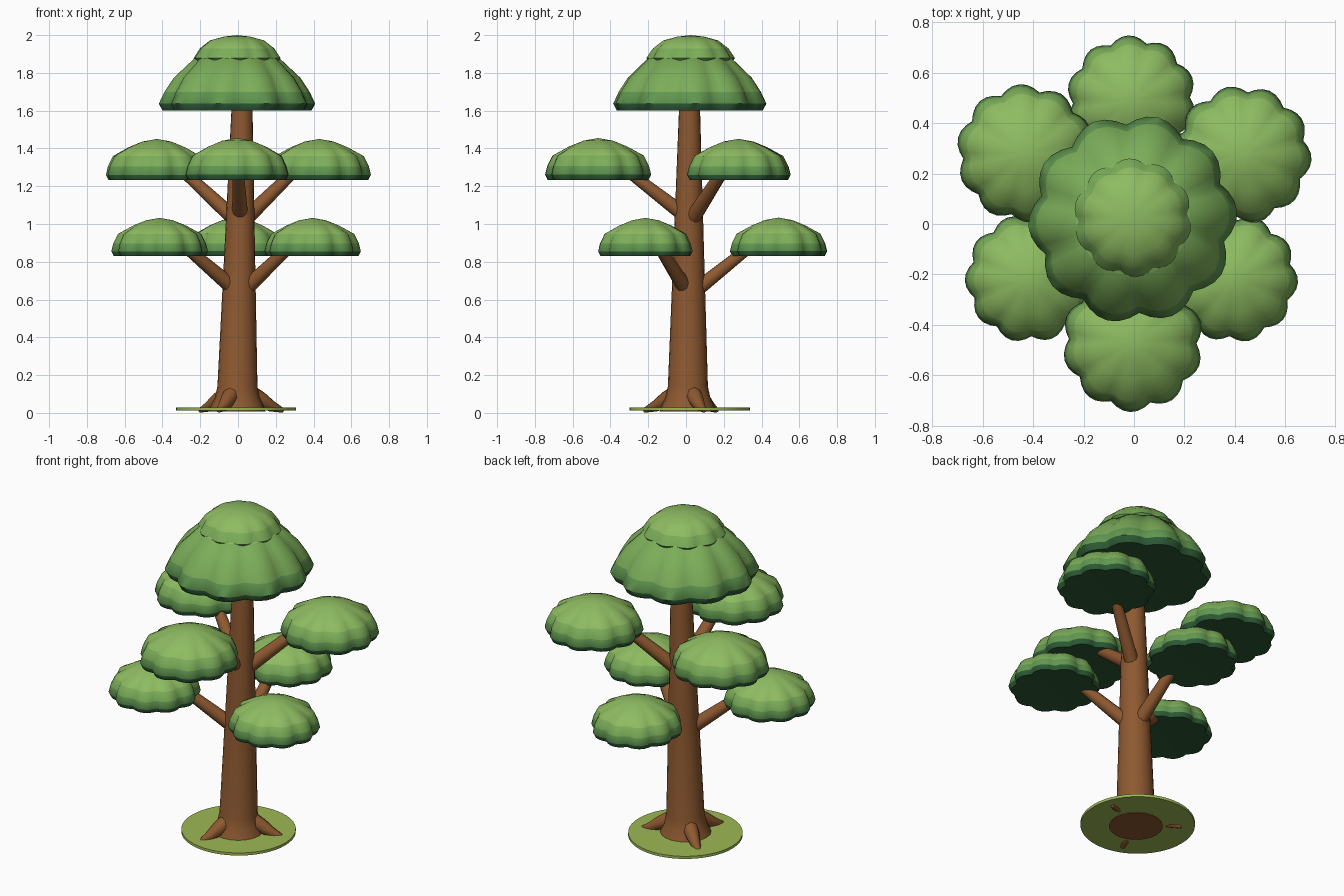
import bpy, bmesh, math
from mathutils import Vector

if "Cube" in bpy.data.objects:
    bpy.data.objects.remove(bpy.data.objects["Cube"])


def material(name, rgb):
    m = bpy.data.materials.new(name)
    m.diffuse_color = (*rgb, 1)
    m.use_nodes = True
    m.node_tree.nodes["Principled BSDF"].inputs["Base Color"].default_value = m.diffuse_color
    return m


BARK = material("bark", (0.27, 0.10, 0.03))
GRASS = material("grass", (0.34, 0.48, 0.09))
LEAF = [material("leaf_light", (0.27, 0.50, 0.12)),
        material("leaf_mid", (0.20, 0.42, 0.10)),
        material("leaf_deep", (0.12, 0.31, 0.08)),
        material("leaf_under", (0.025, 0.10, 0.035))]


def loft(name, rings, mats, faces_mat=None, angle=50):
    """Skin a list of vertex rings; a ring of one point closes to a tip."""
    bm = bmesh.new()
    vr = [[bm.verts.new(p) for p in ring] for ring in rings]
    for k, (a, b) in enumerate(zip(vr, vr[1:])):
        n = max(len(a), len(b))
        for i in range(n):
            j = (i + 1) % n
            if len(a) == 1:
                f = bm.faces.new((a[0], b[j], b[i]))
            elif len(b) == 1:
                f = bm.faces.new((a[i], a[j], b[0]))
            else:
                f = bm.faces.new((a[i], a[j], b[j], b[i]))
            f.material_index = faces_mat[k] if faces_mat else 0
    for ring in (vr[0], vr[-1]):
        if len(ring) > 1:
            bm.faces.new(ring)
    bmesh.ops.recalc_face_normals(bm, faces=bm.faces)
    me = bpy.data.meshes.new(name)
    bm.to_mesh(me)
    bm.free()
    ob = bpy.data.objects.new(name, me)
    bpy.context.collection.objects.link(ob)
    for m in mats:
        me.materials.append(m)
    bpy.ops.object.select_all(action='DESELECT')
    ob.select_set(True)
    bpy.context.view_layer.objects.active = ob
    bpy.ops.object.shade_smooth_by_angle(angle=math.radians(angle))
    return ob


def canopy(name, x, y, profile, mats_idx, phase=94, lobes=10, per=6):
    """Scalloped dome: profile rows are (radius, z, notch depth)."""
    n = lobes * per
    ph = math.radians(phase)
    rings = []
    for r, z, amp in profile:
        if r == 0:
            rings.append([(x, y, z)])
            continue
        ring = []
        for i in range(n):
            t = 2 * math.pi * i / n
            q = r * (1 - amp + amp * abs(math.sin(lobes * t / 2)))
            ring.append((x + q * math.cos(t + ph), y + q * math.sin(t + ph), z))
        rings.append(ring)
    return loft(name, rings, LEAF, mats_idx)


def tube(name, pts, sides=10, flat=1.0):
    """Tapered limb through rows of (x, y, z, radius)."""
    axis = (Vector(pts[-1][:3]) - Vector(pts[0][:3])).normalized()
    u = axis.cross(Vector((0, 0, 1))).normalized()
    v = u.cross(axis)
    rings = []
    for *p, r in pts:
        rings.append([Vector(p) + r * (math.cos(t) * u * flat + math.sin(t) * v)
                      for t in (2 * math.pi * i / sides for i in range(sides))])
    return loft(name, rings, [BARK])


def round_stack(name, rows, mat, sides):
    """Stacked circles from rows of (x, y, z, radius)."""
    rings = [[(x + r * math.cos(2 * math.pi * i / sides),
               y + r * math.sin(2 * math.pi * i / sides), z) for i in range(sides)]
             for x, y, z, r in rows]
    return loft(name, rings, [mat], angle=40)


# ground disc and leaning, flared trunk
round_stack("ground_disc", [(-0.01, 0.02, 0.013, 0.318), (-0.01, 0.02, 0.029, 0.318)], GRASS, 48)
round_stack("trunk", [(-0.005, 0.01, 0.008, 0.15), (-0.005, 0.01, 0.04, 0.138),
                      (-0.004, 0.01, 0.08, 0.119), (-0.003, 0.01, 0.14, 0.106),
                      (0.008, 0.014, 0.8, 0.083), (0.022, 0.019, 1.66, 0.054)], BARK, 20)

# three surface roots
for i, deg in enumerate((-114, 20, 143)):
    c, s = math.cos(math.radians(deg)), math.sin(math.radians(deg))
    tube(f"root_{i + 1}", [(c * d, 0.01 + s * d, z, r) for d, z, r in
                           ((0.06, 0.11, 0.045), (0.13, 0.07, 0.042),
                            (0.19, 0.035, 0.03), (0.255, 0.012, 0.012))], 8)

# side canopies on branches: x, y, rim z, radius, branch start height, notch phase
SIDE = [
    ("lower_left", -0.415, -0.215, 0.83, 0.256, 0.63, 20),
    ("lower_right", 0.395, -0.215, 0.83, 0.256, 0.63, 50),
    ("lower_back", -0.01, 0.49, 0.83, 0.258, 0.62, 75),
    ("upper_left", -0.43, 0.28, 1.233, 0.275, 1.0, 113),
    ("upper_right", 0.43, 0.275, 1.233, 0.275, 1.0, 85),
    ("upper_front", -0.005, -0.465, 1.233, 0.281, 1.03, 70),
]
for name, x, y, z, r, z0, ph in SIDE:
    prof = [(0, 0.05, 0), (0.5, 0.03, 0.06), (0.95, 0, 0.10), (1, 0.10, 0.10),
            (0.96, 0.26, 0.095), (0.86, 0.46, 0.08), (0.55, 0.63, 0.04),
            (0.28, 0.74, 0.015), (0, 0.79, 0)]
    canopy(f"canopy_{name}", x, y, [(a * r, z + b * r, d) for a, b, d in prof],
           [3, 3, 3, 2, 1, 0, 0, 0], ph)
    bx, by = 0.012, 0.015
    end = (bx + (x - bx) * 0.78, by + (y - by) * 0.78, z + 0.085)
    tube(f"branch_{name}", [(bx, by, z0, 0.043), (*end, 0.028)])

# crown: wide skirt and small cap on top
canopy("crown_skirt", -0.005, 0.02,
       [(0, 1.625, 0), (0.2, 1.615, 0.06), (0.395, 1.6, 0.10), (0.415, 1.637, 0.10),
        (0.385, 1.70, 0.10), (0.335, 1.775, 0.09), (0.225, 1.878, 0.06), (0, 1.92, 0)],
       [3, 3, 3, 2, 1, 1, 0], 94)
canopy("crown_cap", -0.005, 0.025,
       [(0, 1.87, 0), (0.226, 1.866, 0.08), (0.235, 1.878, 0.08), (0.20, 1.93, 0.06),
        (0.145, 1.972, 0.035), (0.07, 1.992, 0.01), (0, 2.0, 0)],
       [3, 2, 1, 0, 0, 0], 76)
